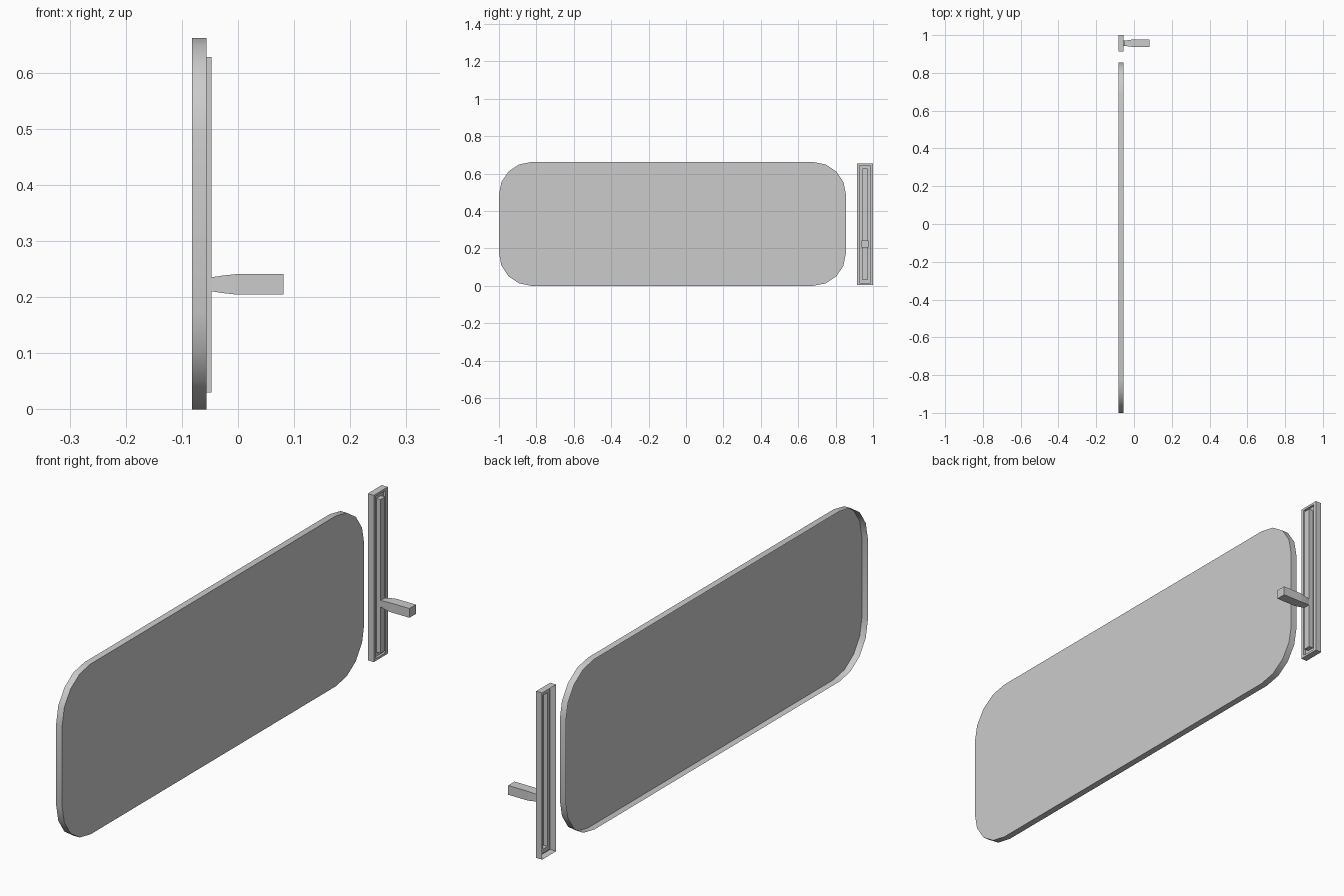
import bpy, bmesh, math

if "Cube" in bpy.data.objects:
    bpy.data.objects.remove(bpy.data.objects["Cube"], do_unlink=True)

grey = bpy.data.materials.new("light grey")
grey.use_nodes = True
colour = (0.6, 0.6, 0.6, 1)
grey.diffuse_color = colour
grey.node_tree.nodes["Principled BSDF"].inputs["Base Color"].default_value = colour

BACK, FACE = -0.082, -0.056      # thickness range shared by panel and frame
WEB, TRACK = -0.065, -0.047      # recess floor and front of the raised track
MID_Y, MID_Z = 0.957, 0.329      # centre of the slider frame


def shell(name, rings):
    """Skin (x, y, z) rings from back to front, closing only the front end."""
    bm = bmesh.new()
    rows = [[bm.verts.new(p) for p in ring] for ring in rings]
    n = len(rows[0])
    for a, b in zip(rows, rows[1:]):
        for i in range(n):
            j = (i + 1) % n
            bm.faces.new((a[i], a[j], b[j], b[i]))
    bm.faces.new(rows[-1])
    mesh = bpy.data.meshes.new(name)
    bm.to_mesh(mesh)
    bm.free()
    mesh.materials.append(grey)
    obj = bpy.data.objects.new(name, mesh)
    bpy.context.collection.objects.link(obj)
    return obj


def rect(x, hy, hz, z=MID_Z):
    return [(x, MID_Y + sy * hy, z + sz * hz)
            for sy, sz in ((-1, -1), (1, -1), (1, 1), (-1, 1))]


def rounded_ring(x, y0, y1, z0, z1, r, steps=4):
    ring = []
    corners = ((y1 - r, z1 - r), (y0 + r, z1 - r), (y0 + r, z0 + r), (y1 - r, z0 + r))
    for k, (cy, cz) in enumerate(corners):
        for s in range(steps + 1):
            a = math.pi / 2 * (k + s / steps)
            ring.append((x, cy + r * math.cos(a), cz + r * math.sin(a)))
    return ring


# Rounded panel, hollow and open at the back
panel = shell("panel", [rounded_ring(x, -1, 0.855, 0, 0.662, 0.174) for x in (BACK, FACE)])
bpy.context.view_layer.objects.active = panel
panel.select_set(True)
bpy.ops.object.shade_smooth_by_angle(angle=math.radians(30))

# Slider frame, open at the back: walls, front rim, recess, raised track
shell("slider_frame", [
    rect(BACK, 0.043, 0.324),
    rect(FACE, 0.043, 0.324),
    rect(FACE, 0.029, 0.315),
    rect(WEB, 0.029, 0.315),
    rect(WEB, 0.014, 0.299),
    rect(TRACK, 0.014, 0.299),
])

# Tapered lever
profile = ((TRACK, 0.0125), (-0.028, 0.0155), (-0.005, 0.018), (0.081, 0.018))
shell("lever", [rect(x, h * 1.1, h, 0.223) for x, h in profile])
